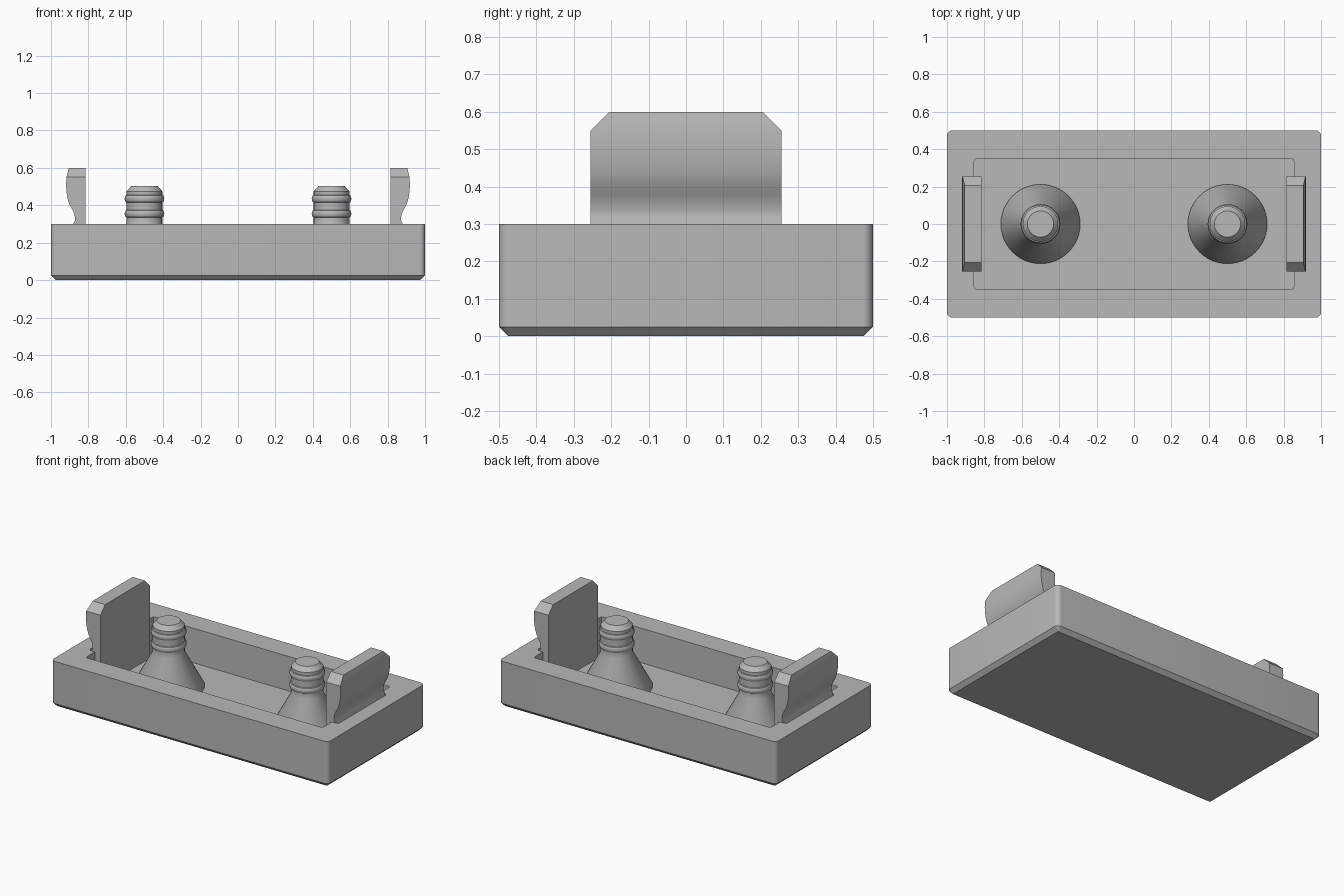
import bpy, bmesh, math

if "Cube" in bpy.data.objects:
    bpy.data.objects.remove(bpy.data.objects["Cube"])

FLOOR = 0.075   # tray floor height
RIM = 0.30      # tray rim height

grey = bpy.data.materials.new("light_grey")
grey.diffuse_color = (0.48, 0.48, 0.48, 1)
grey.use_nodes = True
grey.node_tree.nodes["Principled BSDF"].inputs["Base Color"].default_value = grey.diffuse_color


def finish(bm, name, angle=30):
    """Turn a bmesh into a named, angle-smoothed object."""
    bmesh.ops.recalc_face_normals(bm, faces=bm.faces)
    mesh = bpy.data.meshes.new(name)
    bm.to_mesh(mesh)
    bm.free()
    mesh.materials.append(grey)
    obj = bpy.data.objects.new(name, mesh)
    bpy.context.collection.objects.link(obj)
    smooth(obj, angle)
    return obj


def smooth(obj, angle=30):
    bpy.ops.object.select_all(action='DESELECT')
    obj.select_set(True)
    bpy.context.view_layer.objects.active = obj
    bpy.ops.object.shade_smooth_by_angle(angle=math.radians(angle))


def rounded_rect(hx, hy, r, steps=6):
    pts = []
    for k, (sx, sy) in enumerate([(1, 1), (-1, 1), (-1, -1), (1, -1)]):
        for i in range(steps + 1):
            a = math.pi / 2 * (k + i / steps)
            pts.append((sx * (hx - r) + r * math.cos(a),
                        sy * (hy - r) + r * math.sin(a)))
    return pts


def loft(bm, rings):
    """Skin closed rings of 3D points and cap both ends."""
    loops = [[bm.verts.new(p) for p in ring] for ring in rings]
    n = len(loops[0])
    for a, b in zip(loops, loops[1:]):
        for i in range(n):
            j = (i + 1) % n
            bm.faces.new((a[i], a[j], b[j], b[i]))
    bm.faces.new(loops[0][::-1])
    bm.faces.new(loops[-1])


# Tray body: rounded corners, chamfered underside
bm = bmesh.new()
loft(bm, [[(x, y, z) for x, y in rounded_rect(1 - c, 0.5 - c, 0.028 - c)]
          for c, z in ((0.025, 0), (0, 0.025), (0, RIM))])
tray = finish(bm, "tray")

# Cavity outline: rectangle with a flex notch behind each clip
quarter = [(0.90, 0.0), (0.90, 0.235), (0.894, 0.248), (0.88, 0.254),
           (0.855, 0.254), (0.855, 0.335), (0.851, 0.346), (0.84, 0.35)]
right = [(x, -y) for x, y in quarter[:0:-1]] + quarter[1:]
outline = right + [(-x, -y) for x, y in right]
bm = bmesh.new()
loft(bm, [[(x, y, z) for x, y in outline] for z in (FLOOR, RIM + 0.1)])
cutter = finish(bm, "cavity_cutter")
cutter.hide_render = True
mod = tray.modifiers.new("cavity", 'BOOLEAN')
mod.operation = 'DIFFERENCE'
mod.solver = 'EXACT'
mod.object = cutter
bpy.context.view_layer.objects.active = tray
bpy.ops.object.modifier_apply(modifier=mod.name)
bpy.data.objects.remove(cutter)
smooth(tray)

# Ribbed posts on conical feet
post = [(0.212, FLOOR - 0.005), (0.212, FLOOR + 0.01), (0.095, 0.30)]
for zc in (0.355, 0.435):
    for i in range(7):
        a = math.pi * i / 6
        post.append((0.095 + 0.011 * math.sin(a), zc - 0.02 * math.cos(a)))
post += [(0.095, 0.475), (0.07, 0.503)]
for side, x0 in (("left", -0.5), ("right", 0.5)):
    bm = bmesh.new()
    loft(bm, [[(x0 + r * math.cos(math.tau * i / 48),
                r * math.sin(math.tau * i / 48), z) for i in range(48)]
              for r, z in post])
    finish(bm, side + "_post")

# Spring clips: curved outer face, clipped top corners
outer = [(0.88, FLOOR - 0.005), (0.88, 0.30), (0.872, 0.318), (0.872, 0.335),
         (0.876, 0.355), (0.886, 0.378), (0.902, 0.405), (0.911, 0.435),
         (0.917, 0.47), (0.919, 0.505), (0.917, 0.55), (0.905, 0.60)]
for side, s in (("left", -1), ("right", 1)):
    bm = bmesh.new()
    rings = []
    for x, z in outer:
        hy = 0.255 - max(0, z - 0.55)
        rings.append([(s * 0.815, -hy, z), (s * x, -hy, z),
                      (s * x, hy, z), (s * 0.815, hy, z)])
    loft(bm, rings)
    finish(bm, side + "_clip", 25)
